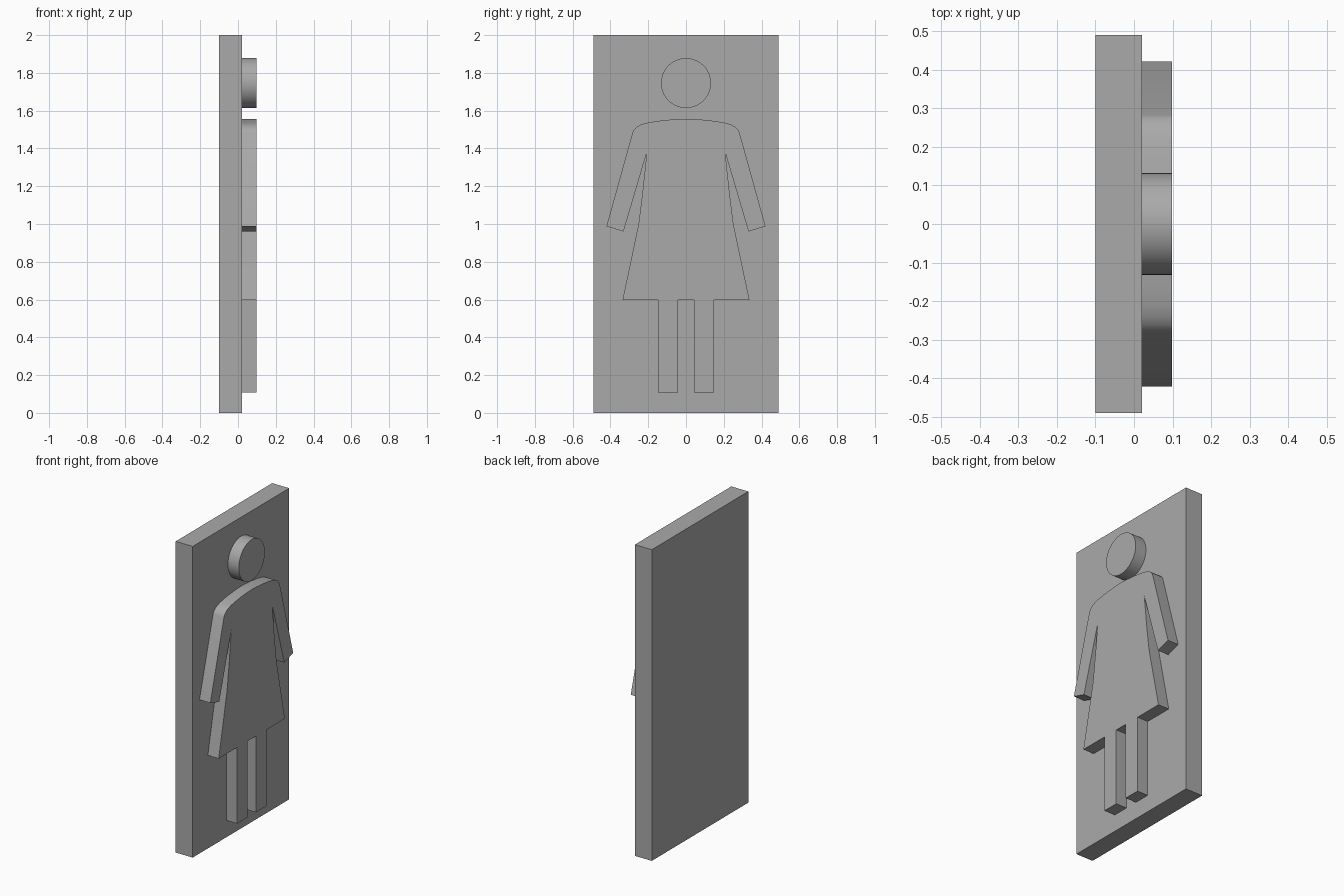
import bpy, bmesh, math

cube = bpy.data.objects.get("Cube")
if cube:
    bpy.data.objects.remove(cube, do_unlink=True)

grey = bpy.data.materials.new("mid grey")
grey.use_nodes = True
colour = (0.4, 0.4, 0.4, 1)
grey.diffuse_color = colour
grey.node_tree.nodes["Principled BSDF"].inputs["Base Color"].default_value = colour

BACK, PANEL_FACE, FRONT = -0.1, 0.021, 0.098


def extrude_outline(name, outline, x0, x1, smooth=False):
    """Extrude a (y, z) outline along x into a closed solid."""
    bm = bmesh.new()
    face = bm.faces.new([bm.verts.new((x0, y, z)) for y, z in outline])
    result = bmesh.ops.extrude_face_region(bm, geom=[face])
    moved = [v for v in result["geom"] if isinstance(v, bmesh.types.BMVert)]
    bmesh.ops.translate(bm, verts=moved, vec=(x1 - x0, 0, 0))
    bmesh.ops.recalc_face_normals(bm, faces=bm.faces)
    mesh = bpy.data.meshes.new(name)
    bm.to_mesh(mesh)
    bm.free()
    mesh.materials.append(grey)
    obj = bpy.data.objects.new(name, mesh)
    bpy.context.collection.objects.link(obj)
    if smooth:
        bpy.ops.object.select_all(action='DESELECT')
        obj.select_set(True)
        bpy.context.view_layer.objects.active = obj
        bpy.ops.object.shade_smooth_by_angle(angle=math.radians(25))
    return obj


# Backing panel
extrude_outline("panel", [(-0.49, 0), (0.49, 0), (0.49, 2), (-0.49, 2)],
                BACK, PANEL_FACE)

# Round head
head = [(0.132 * math.cos(a), 1.746 + 0.132 * math.sin(a))
        for a in (math.tau * i / 64 for i in range(64))]
extrude_outline("head", head, PANEL_FACE, FRONT, True)

# Dress, arms and legs: half outline from the neck to the inner leg, mirrored
half = [(0.05, 1.555), (0.10, 1.551), (0.16, 1.544), (0.21, 1.535),
        (0.24, 1.526), (0.262, 1.513), (0.276, 1.499), (0.283, 1.485),  # shoulder
        (0.421, 0.988), (0.331, 0.96), (0.208, 1.376),                  # arm
        (0.23, 1.17), (0.251, 1.0), (0.336, 0.598),                     # skirt
        (0.148, 0.598), (0.148, 0.108), (0.042, 0.108), (0.042, 0.598)]  # leg
body = [(0, 1.557)] + half + [(-y, z) for y, z in reversed(half)]
extrude_outline("body", body, PANEL_FACE, FRONT, True)
